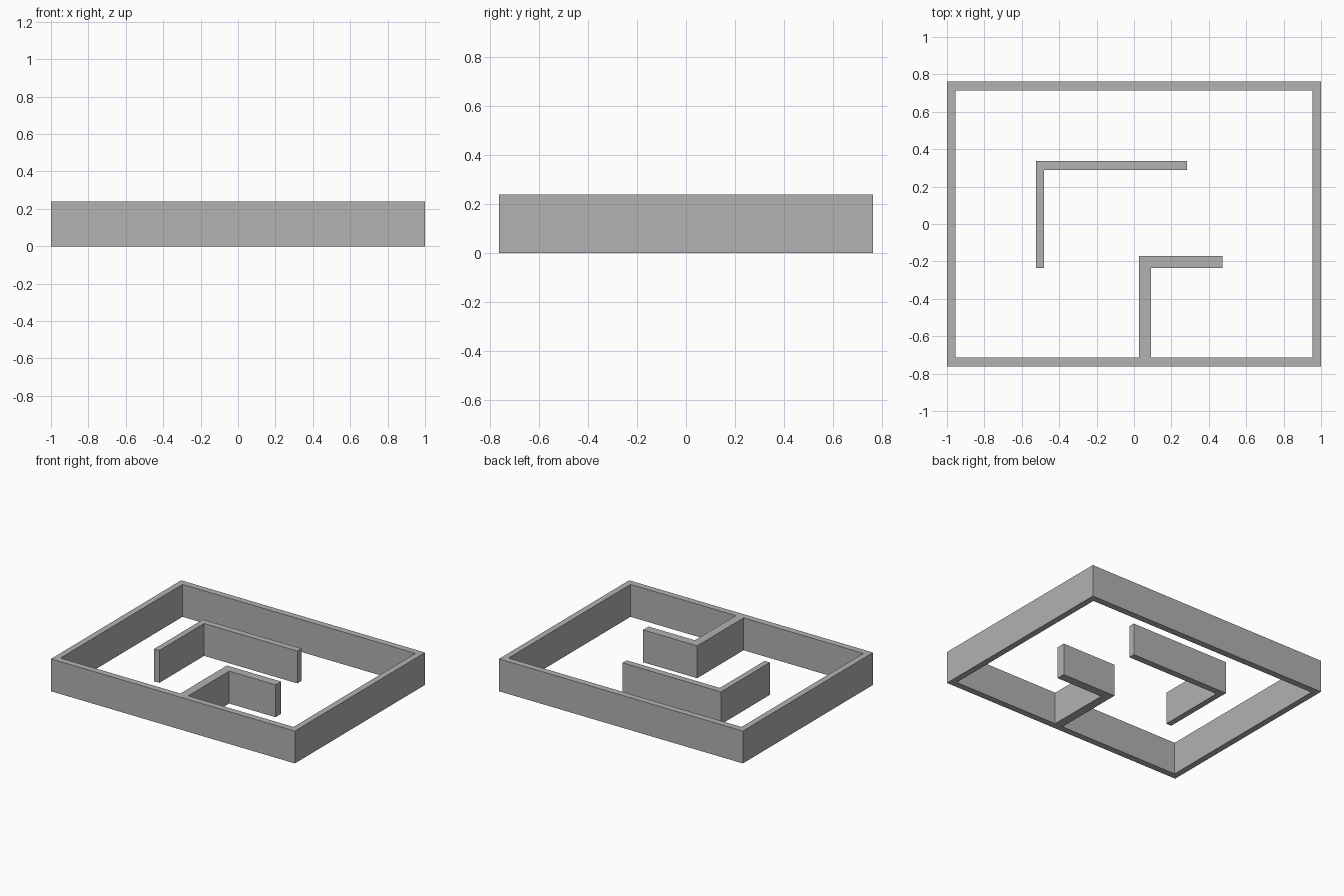
import bpy
import bmesh

HEIGHT = 0.24

if "Cube" in bpy.data.objects:
    bpy.data.objects.remove(bpy.data.objects["Cube"], do_unlink=True)

# One plain grey for every wall
grey = bpy.data.materials.new("wall grey")
grey.use_nodes = True
colour = (0.445, 0.445, 0.445, 1)
grey.diffuse_color = colour
grey.node_tree.nodes["Principled BSDF"].inputs["Base Color"].default_value = colour


def wall(name, *outlines):
    """Fill a floor-plan outline (further outlines are holes) and give it height."""
    bm = bmesh.new()
    for outline in outlines:
        verts = [bm.verts.new((x, y, 0)) for x, y in outline]
        for i, v in enumerate(verts):
            bm.edges.new((verts[i - 1], v))
    bmesh.ops.triangle_fill(bm, edges=bm.edges[:], use_beauty=True, normal=(0, 0, 1))
    bmesh.ops.recalc_face_normals(bm, faces=bm.faces[:])
    mesh = bpy.data.meshes.new(name)
    bm.to_mesh(mesh)
    bm.free()
    mesh.materials.append(grey)
    obj = bpy.data.objects.new(name, mesh)
    obj.location.z = HEIGHT / 2
    bpy.context.collection.objects.link(obj)
    solid = obj.modifiers.new("wall height", "SOLIDIFY")
    solid.thickness = HEIGHT
    solid.offset = 0
    return obj


# Outer walls with the hooked partition growing from the front wall
X, Y = 1.0, 0.762
IX, IY = 0.955, 0.714
outside = [(-X, -Y), (X, -Y), (X, Y), (-X, Y)]
inside = [(-IX, -IY), (0.028, -IY), (0.028, -0.171), (0.472, -0.171),
          (0.472, -0.235), (0.092, -0.235), (0.092, -IY),
          (IX, -IY), (IX, IY), (-IX, IY)]
wall("outer_walls_and_partition", outside, inside)

# Free-standing corner wall
wall("corner_wall", [(-0.523, -0.235), (-0.48, -0.235), (-0.48, 0.289),
                     (0.284, 0.289), (0.284, 0.337), (-0.523, 0.337)])
